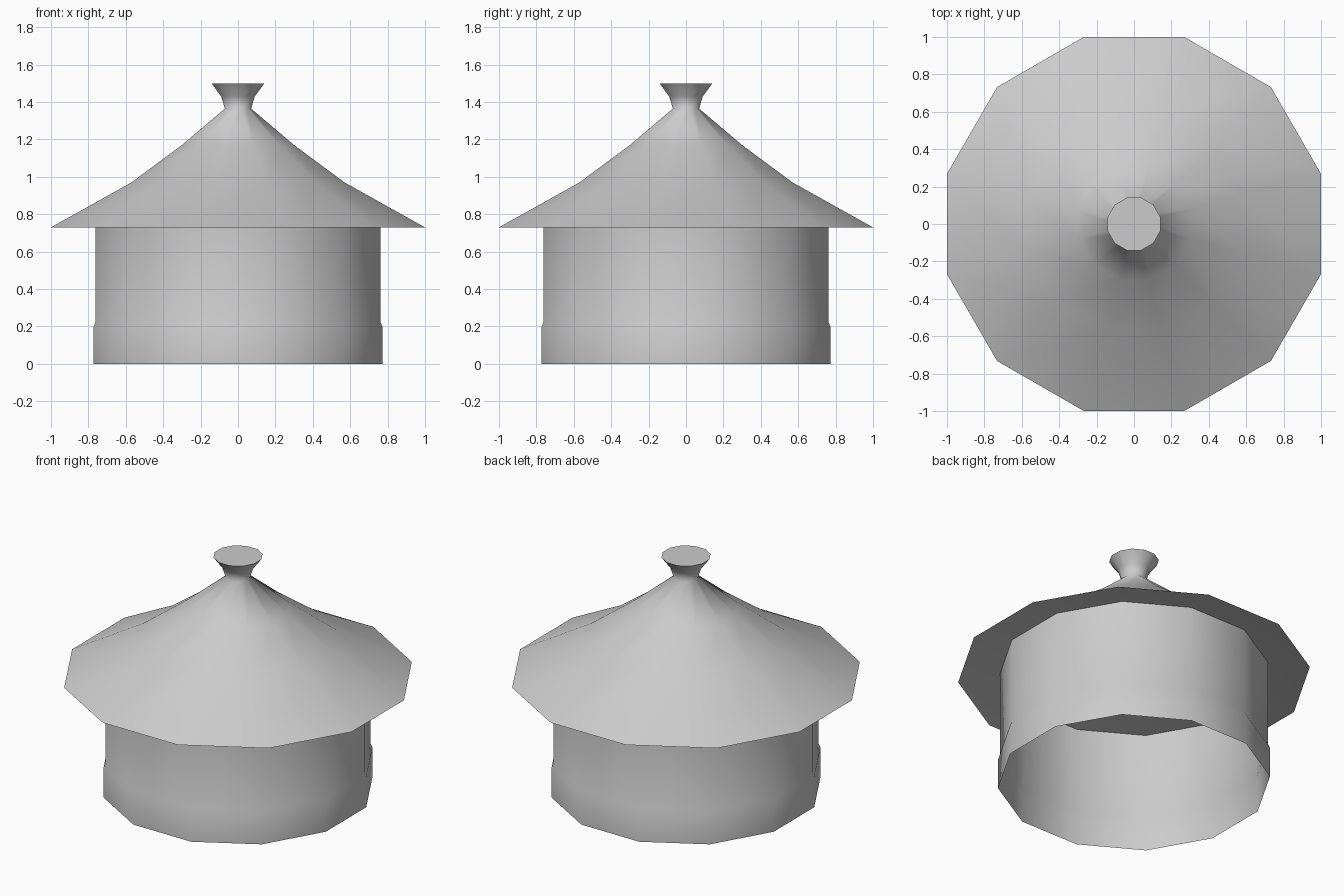
import bpy
import bmesh
from math import cos, sin, pi, radians

SIDES = 12

cube = bpy.data.objects.get("Cube")
if cube:
    bpy.data.objects.remove(cube)

grey = bpy.data.materials.new("plain_grey")
grey.use_nodes = True
colour = (0.6, 0.6, 0.6, 1)
grey.diffuse_color = colour
grey.node_tree.nodes["Principled BSDF"].inputs["Base Color"].default_value = colour


def lathe(name, profile):
    """Spin (half width, height) points, bottom to top, into a twelve-sided shell."""
    bm = bmesh.new()
    rings = []
    for half_width, z in profile:
        if half_width == 0:
            rings.append([bm.verts.new((0, 0, z))] * SIDES)
            continue
        r = half_width / cos(pi / SIDES)
        angles = [(2 * i + 1) * pi / SIDES for i in range(SIDES)]
        rings.append([bm.verts.new((r * cos(a), r * sin(a), z)) for a in angles])
    for low, high in zip(rings, rings[1:]):
        for i in range(SIDES):
            j = (i + 1) % SIDES
            corners = dict.fromkeys((low[i], low[j], high[j], high[i]))
            bm.faces.new(list(corners))
    mesh = bpy.data.meshes.new(name)
    bm.to_mesh(mesh)
    bm.free()
    mesh.materials.append(grey)
    obj = bpy.data.objects.new(name, mesh)
    bpy.context.collection.objects.link(obj)
    bpy.ops.object.select_all(action='DESELECT')
    obj.select_set(True)
    bpy.context.view_layer.objects.active = obj
    bpy.ops.object.shade_smooth_by_angle(angle=radians(80))
    return obj


# Open-bottomed wall with a slightly wider base band
lathe("wall", [(0.773, 0), (0.773, 0.195), (0.763, 0.22), (0.763, 0.772)])

# Roof with a shallow hollow underside, curved slope and flared finial
lathe("roof", [
    (0, 0.91), (1, 0.73),
    (0.57, 0.97), (0.30, 1.17), (0.07, 1.365),
    (0.09, 1.43), (0.141, 1.5), (0, 1.5),
])
